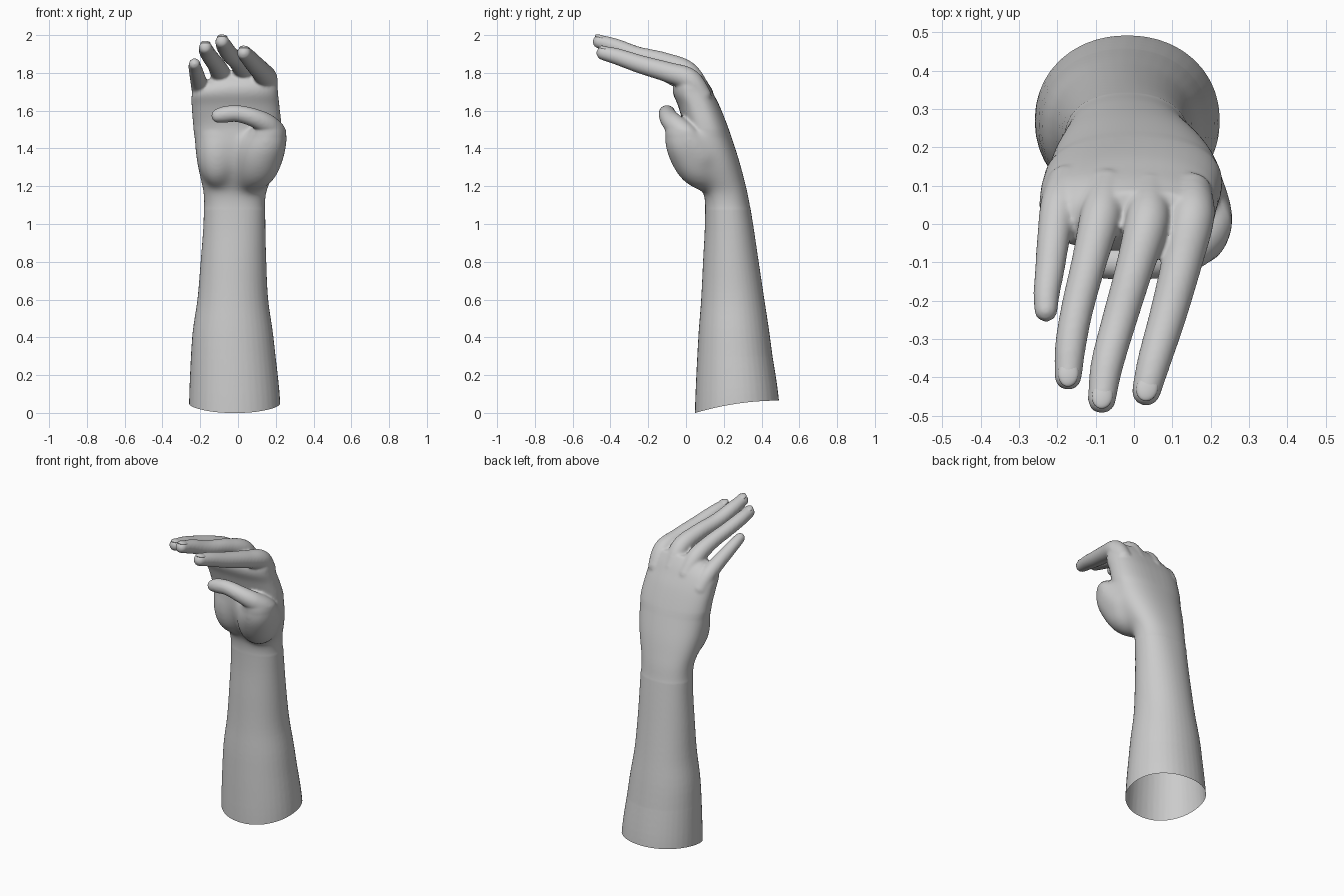
import bpy, bmesh, math
from mathutils import Vector, Matrix

if "Cube" in bpy.data.objects:
    bpy.data.objects.remove(bpy.data.objects["Cube"])


def spline(pts, steps):
    """Catmull-Rom interpolation of tuples of any length."""
    out = []
    for i in range(len(pts) - 1):
        a, b, c, d = (pts[max(i - 1, 0)], pts[i], pts[i + 1], pts[min(i + 2, len(pts) - 1)])
        for s in range(steps):
            t = s / steps
            out.append(tuple(0.5 * (2 * q + (r - p) * t + (2 * p - 5 * q + 4 * r - w) * t * t
                                    + (3 * q - p - 3 * r + w) * t ** 3)
                             for p, q, r, w in zip(a, b, c, d)))
    return out + [pts[-1]]


def loft(bm, sections, sides=40):
    """Closed skin through horizontal sections (z, x0, x1, y0, y1, exponent)."""
    rings = []
    for z, x0, x1, y0, y1, e in sections:
        ring = []
        for k in range(sides):
            a = 2 * math.pi * k / sides
            c, s = math.cos(a), math.sin(a)
            ring.append(bm.verts.new((
                (x0 + x1) / 2 + (x1 - x0) / 2 * math.copysign(abs(c) ** (2 / e), c),
                (y0 + y1) / 2 + (y1 - y0) / 2 * math.copysign(abs(s) ** (2 / e), s), z)))
        rings.append(ring)
    for lo, hi in zip(rings, rings[1:]):
        for k in range(sides):
            n = (k + 1) % sides
            bm.faces.new((lo[k], lo[n], hi[n], hi[k]))
    bm.faces.new(rings[0][::-1])
    bm.faces.new(rings[-1])


def blob(bm, loc, size, rot=Matrix()):
    m = Matrix.Translation(loc) @ rot @ Matrix.Diagonal((*size, 1))
    bmesh.ops.create_icosphere(bm, subdivisions=3, radius=1, matrix=m)


def sweep(bm, pts):
    """Rounded tube made of overlapping balls along (x, y, z, radius)."""
    for x, y, z, r in spline(pts, 12):
        blob(bm, (x, y, z), (r, r, r))


bm = bmesh.new()

# forearm, wrist and palm
loft(bm, spline([
    (-0.10, -0.26, 0.228, 0.045, 0.50, 2.1),
    (0.10, -0.257, 0.218, 0.05, 0.483, 2.1),
    (0.40, -0.243, 0.188, 0.065, 0.445, 2.1),
    (0.60, -0.215, 0.16, 0.08, 0.415, 2.1),
    (0.80, -0.198, 0.15, 0.09, 0.385, 2.1),
    (1.00, -0.183, 0.145, 0.10, 0.355, 2.2),
    (1.15, -0.183, 0.148, 0.097, 0.33, 2.3),
    (1.22, -0.197, 0.172, 0.065, 0.313, 2.3),
    (1.32, -0.218, 0.208, 0.01, 0.287, 2.3),
    (1.42, -0.230, 0.228, -0.015, 0.255, 2.3),
    (1.52, -0.237, 0.230, -0.015, 0.22, 2.4),
    (1.62, -0.245, 0.220, -0.04, 0.18, 2.5),
    (1.69, -0.243, 0.212, -0.068, 0.145, 2.6),
    (1.74, -0.20, 0.205, -0.065, 0.118, 2.4),
    (1.79, -0.11, 0.16, -0.03, 0.085, 2.2)], 5))

# palm pads at the thumb side and the little finger side
sweep(bm, [(0.06, 0.13, 1.26, .10), (0.10, 0.07, 1.31, .12), (0.12, 0.03, 1.38, .125),
           (0.15, -0.01, 1.44, .105), (0.165, -0.03, 1.49, .075)])
blob(bm, (-0.11, 0.10, 1.39), (0.112, 0.12, 0.20))

# fingers and thumb: x, y, z, radius from root to tip
fingers = {
    "index": [(0.15, 0.08, 1.68, .055), (0.15, 0.015, 1.765, .060), (0.125, -0.10, 1.805, .054),
              (0.088, -0.24, 1.845, .049), (0.052, -0.36, 1.885, .044), (0.032, -0.437, 1.905, .038)],
    "middle": [(0.04, 0.08, 1.70, .055), (0.034, 0.005, 1.805, .058), (0.0, -0.12, 1.86, .050),
               (-0.041, -0.26, 1.895, .046), (-0.071, -0.37, 1.938, .043), (-0.084, -0.458, 1.965, .037)],
    "ring": [(-0.07, 0.09, 1.69, .055), (-0.087, 0.02, 1.78, .055), (-0.115, -0.09, 1.84, .047),
             (-0.148, -0.22, 1.885, .043), (-0.166, -0.32, 1.915, .041), (-0.172, -0.398, 1.933, .036)],
    "little": [(-0.175, 0.10, 1.63, .055), (-0.195, 0.05, 1.705, .050), (-0.209, -0.03, 1.755, .044),
               (-0.22, -0.12, 1.80, .039), (-0.228, -0.18, 1.83, .035), (-0.23, -0.225, 1.847, .031)],
    "thumb": [(0.17, 0.08, 1.36, .075), (0.197, 0.01, 1.46, .066), (0.16, -0.055, 1.52, .058),
              (0.09, -0.09, 1.56, .050), (0.0, -0.10, 1.584, .045), (-0.07, -0.10, 1.58, .044),
              (-0.105, -0.10, 1.573, .037)],
}
for path in fingers.values():
    sweep(bm, path)

# fuse everything into one smooth skin
mesh = bpy.data.meshes.new("skin_parts")
bm.to_mesh(mesh)
bm.free()
parts = bpy.data.objects.new("skin_parts", mesh)
bpy.context.collection.objects.link(parts)
remesh = parts.modifiers.new("fuse", 'REMESH')
remesh.mode = 'VOXEL'
remesh.voxel_size = 0.0075
smooth = parts.modifiers.new("soften", 'SMOOTH')
smooth.factor = 0.5
smooth.iterations = 9
deps = bpy.context.evaluated_depsgraph_get()
skin = bpy.data.meshes.new_from_object(parts.evaluated_get(deps))
bpy.data.objects.remove(parts)

# open lower end of the arm, and extra softening where the pads meet the palm
bm = bmesh.new()
bm.from_mesh(skin)
bmesh.ops.bisect_plane(bm, geom=bm.verts[:] + bm.edges[:] + bm.faces[:],
                       plane_co=(0, 0, 0), plane_no=(0, 0, -1), clear_outer=True)
for i in range(80):
    top = 1.50 - 0.0005 * i
    soft = [v for v in bm.verts if 1.08 < v.co.z < top]
    bmesh.ops.smooth_vert(bm, verts=soft, factor=0.5, use_axis_x=True,
                          use_axis_y=True, use_axis_z=True)

# curved rim of the arm
for v in bm.verts:
    if v.co.z < 0.3:
        rise = 0.065 * (1 - ((0.49 - v.co.y) / 0.44) ** 2)
        v.co.z += rise * (1 - v.co.z / 0.3)
for f in bm.faces:
    f.smooth = True
bm.to_mesh(skin)
bm.free()
arm = bpy.data.objects.new("arm_and_hand", skin)
bpy.context.collection.objects.link(arm)

# fingernails lying on top of the three long fingers
for name in ("index", "middle", "ring"):
    a, b = (Vector(p[:3]) for p in fingers[name][-2:])
    r = fingers[name][-1][3]
    along = (b - a).normalized()
    side = along.cross(Vector((0, 0, 1))).normalized()
    up = side.cross(along)
    rot = Matrix((side, along, up)).transposed().to_4x4()
    bm = bmesh.new()
    blob(bm, b + up * (r - 0.012) - along * 0.003, (r * 0.75, 0.036, 0.012), rot)
    for f in bm.faces:
        f.smooth = True
    nail_mesh = bpy.data.meshes.new(name + "_fingernail")
    bm.to_mesh(nail_mesh)
    bm.free()
    bpy.context.collection.objects.link(bpy.data.objects.new(name + "_fingernail", nail_mesh))
